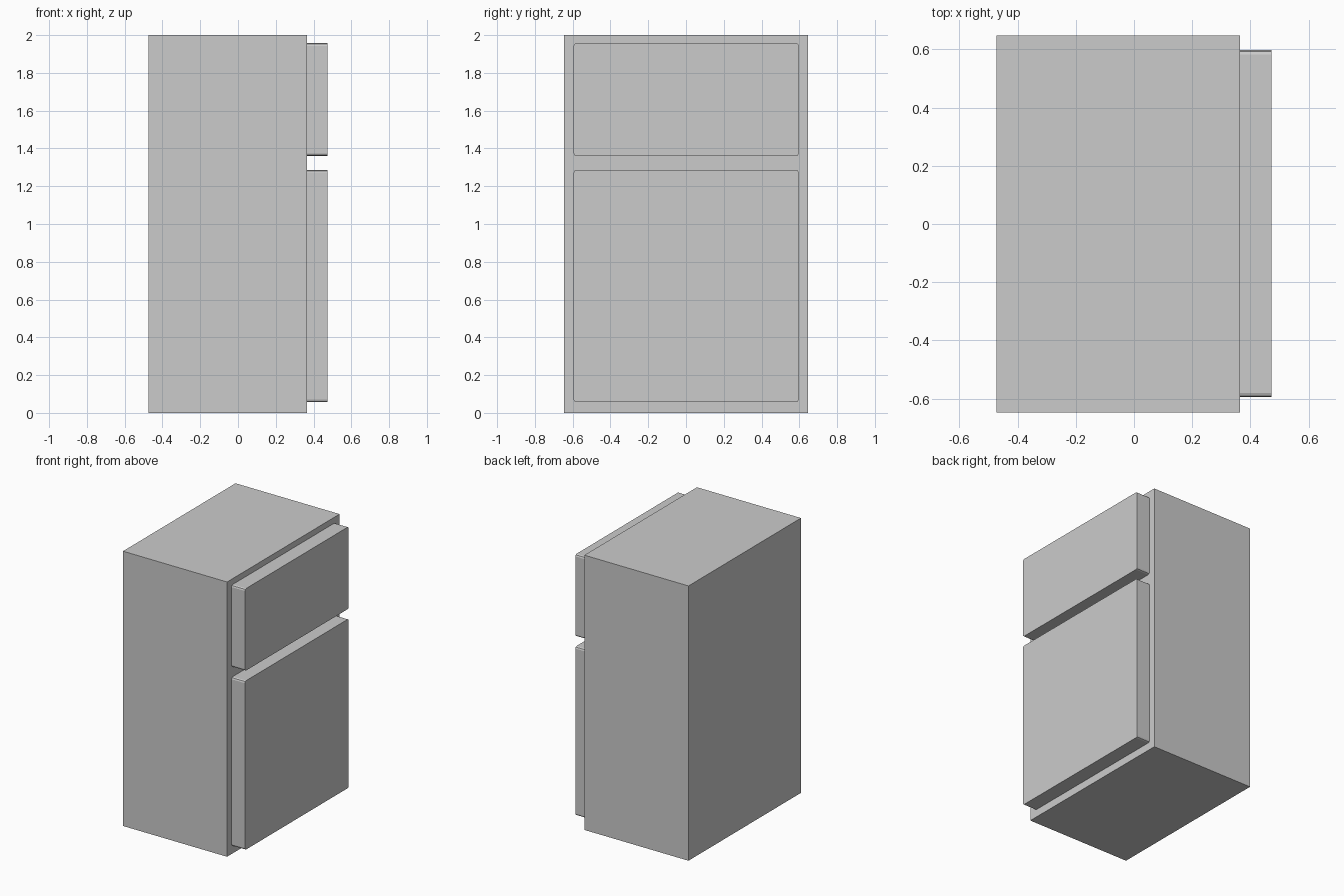
import bpy, bmesh

if "Cube" in bpy.data.objects:
    bpy.data.objects.remove(bpy.data.objects["Cube"])

BODY_FRONT = 0.365   # x of the cabinet face that carries the doors


def box(name, x0, x1, y0, y1, z0, z1, corner=0.0):
    """Box between limits; corner rounds only the edges running along x."""
    bm = bmesh.new()
    bmesh.ops.create_cube(bm, size=1)
    for v in bm.verts:
        v.co.x = x0 if v.co.x < 0 else x1
        v.co.y = y0 if v.co.y < 0 else y1
        v.co.z = z0 if v.co.z < 0 else z1
    if corner:
        edges = [e for e in bm.edges
                 if abs(e.verts[0].co.x - e.verts[1].co.x) > 1e-4]
        bmesh.ops.bevel(bm, geom=edges, offset=corner, segments=2,
                        profile=0.5, affect='EDGES')
    mesh = bpy.data.meshes.new(name)
    bm.to_mesh(mesh)
    bm.free()
    obj = bpy.data.objects.new(name, mesh)
    bpy.context.collection.objects.link(obj)
    return obj


# Plain cabinet
box("fridge_cabinet", -0.473, BODY_FRONT, -0.647, 0.647, 0, 2)

# Two door slabs with slightly rounded corners
for name, z0, z1 in (("freezer_door", 1.36, 1.957),
                     ("fridge_door", 0.057, 1.286)):
    box(name, BODY_FRONT, 0.473, -0.595, 0.597, z0, z1, corner=0.014)
